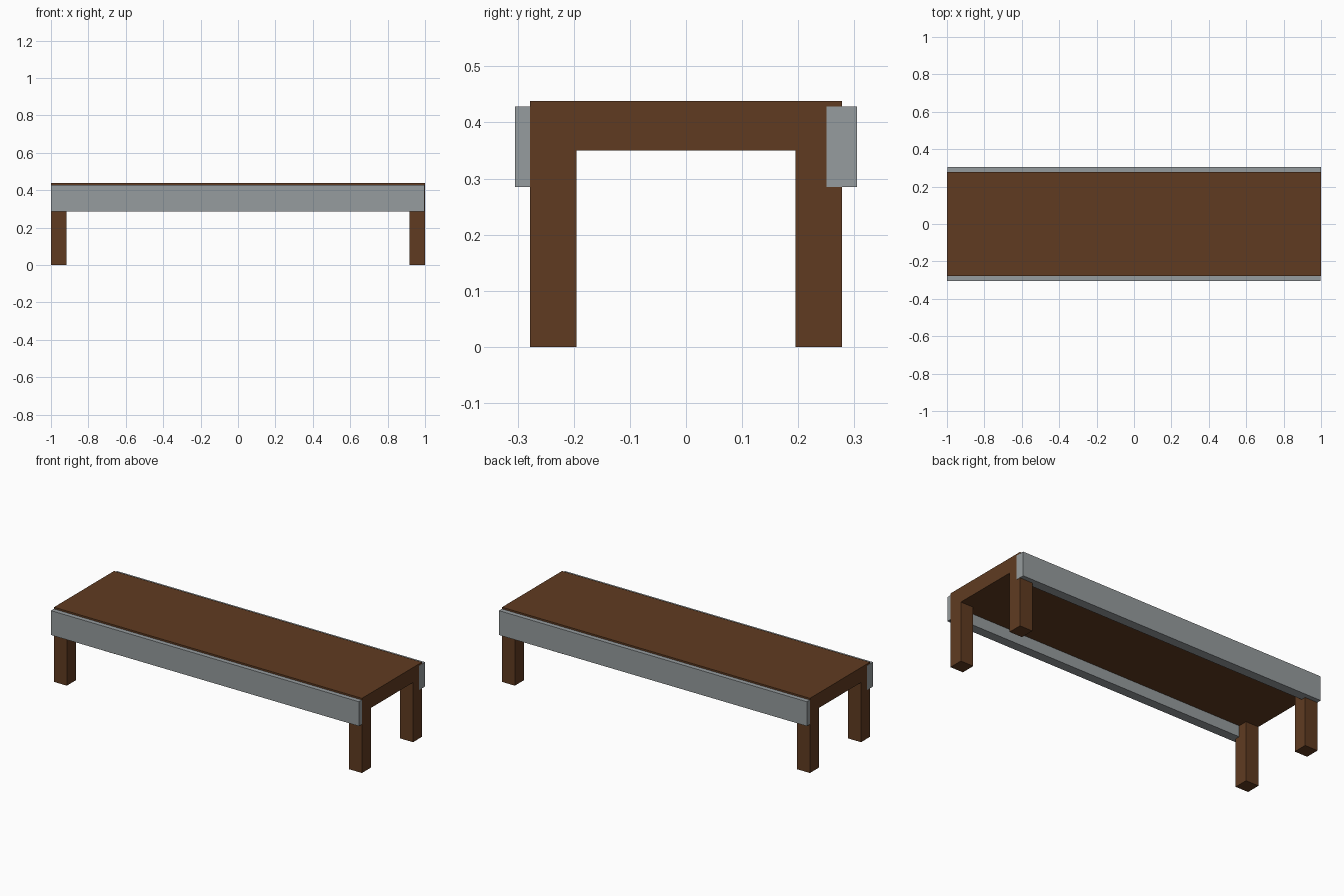
import bpy

cube = bpy.data.objects.get("Cube")
if cube:
    bpy.data.objects.remove(cube, do_unlink=True)


def make_material(name, rgb):
    mat = bpy.data.materials.new(name)
    mat.use_nodes = True
    color = (*rgb, 1.0)
    mat.diffuse_color = color
    mat.node_tree.nodes["Principled BSDF"].inputs["Base Color"].default_value = color
    return mat


def box(name, mat, x, y, z):
    """Box spanning the given (low, high) range on each axis."""
    spans = (x, y, z)
    bpy.ops.mesh.primitive_cube_add(size=1)
    obj = bpy.context.object
    obj.name = name
    for vert in obj.data.vertices:
        vert.co = [lo if c < 0 else hi for c, (lo, hi) in zip(vert.co, spans)]
    obj.data.materials.append(mat)
    return obj


wood = make_material("brown wood", (0.117, 0.044, 0.0152))
metal = make_material("grey metal", (0.305, 0.332, 0.342))

HALF_LENGTH, HALF_WIDTH = 0.999, 0.278
UNDERSIDE, TOP = 0.35, 0.438
LEG = 0.083

# Thick bench top
box("seat", wood, (-HALF_LENGTH, HALF_LENGTH), (-HALF_WIDTH, HALF_WIDTH), (UNDERSIDE, TOP))

# Square legs flush with the corners
for side, sx in (("left", 1), ("right", -1)):
    for end, sy in (("front", -1), ("back", 1)):
        xs = sorted((sx * HALF_LENGTH, sx * (HALF_LENGTH - LEG)))
        ys = sorted((sy * HALF_WIDTH, sy * (HALF_WIDTH - LEG)))
        box(f"{end}_{side}_leg", wood, xs, ys, (0, UNDERSIDE))

# Long side rails, let into the wood, each standing proud at one end only
for end, sy in (("front", -1), ("back", 1)):
    xs = sorted((sy * 1.0, -sy * 0.998))
    ys = sorted((sy * 0.25, sy * 0.305))
    box(f"{end}_rail", metal, xs, ys, (0.285, 0.428))
